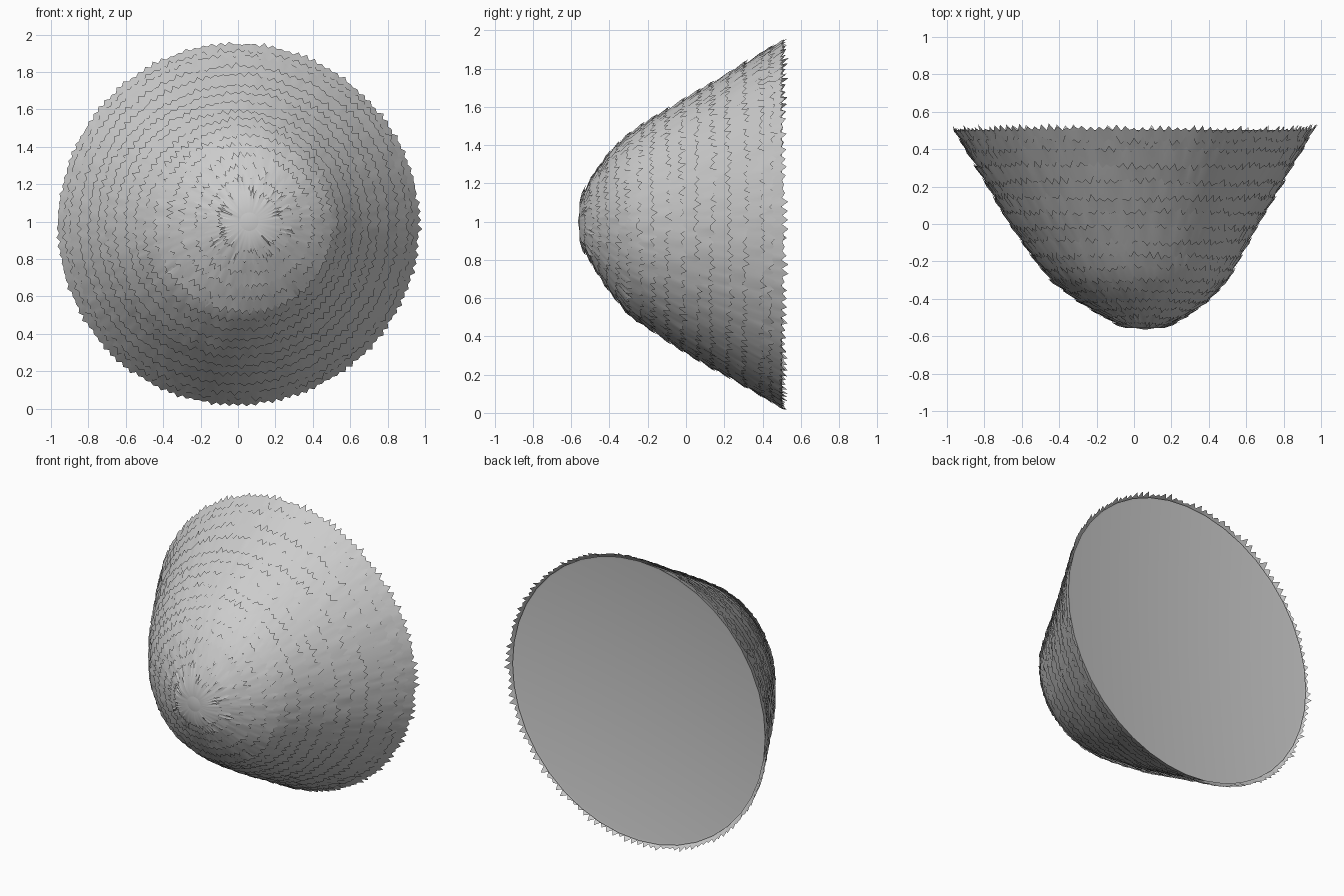
import bpy, bmesh, math, random

if "Cube" in bpy.data.objects:
    bpy.data.objects.remove(bpy.data.objects["Cube"])
random.seed(4)

# Dome profile from tip to rim: y, radius, centre x, centre z
PROFILE = [(-0.565, 0.0, 0.06, 1.0), (-0.555, 0.10, 0.06, 1.0),
           (-0.50, 0.205, 0.06, 1.005), (-0.40, 0.355, 0.045, 1.0),
           (-0.30, 0.465, 0.03, 0.985), (-0.20, 0.535, 0.015, 0.985),
           (0.0, 0.66, 0.0, 0.98), (0.50, 0.95, 0.0, 0.985)]
DIST = [0.0]
for a, b in zip(PROFILE, PROFILE[1:]):
    DIST.append(DIST[-1] + math.hypot(b[0] - a[0], b[1] - a[1]))
TOTAL = DIST[-1]


def surface(s, ang, lift=0.0):
    """Point at distance s from the tip, lifted off the dome."""
    i = 0
    while i < len(DIST) - 2 and s > DIST[i + 1]:
        i += 1
    a, b = PROFILE[i], PROFILE[i + 1]
    length = DIST[i + 1] - DIST[i]
    t = (s - DIST[i]) / length
    y, r, cx, cz = (p + (q - p) * t for p, q in zip(a, b))
    y -= lift * (b[1] - a[1]) / length
    r += lift * (b[0] - a[0]) / length
    return (cx + r * math.cos(ang), y, cz + r * math.sin(ang))


def finish(name, bm, smooth):
    bmesh.ops.recalc_face_normals(bm, faces=bm.faces)
    me = bpy.data.meshes.new(name)
    bm.to_mesh(me)
    bm.free()
    ob = bpy.data.objects.new(name, me)
    bpy.context.collection.objects.link(ob)
    if smooth:
        bpy.context.view_layer.objects.active = ob
        ob.select_set(True)
        bpy.ops.object.shade_smooth_by_angle(angle=math.radians(40))
        ob.select_set(False)
    return ob


def bridge(bm, r0, r1):
    n = len(r0)
    for i in range(n):
        j = (i + 1) % n
        bm.faces.new((r0[i], r0[j], r1[j], r1[i]))


# Solid dome with a flat fan back
bm = bmesh.new()
N = 40
rings = [[bm.verts.new(surface(s, 2 * math.pi * i / N, -0.006)) for i in range(N)]
         for s in DIST[1:]]
for r0, r1 in zip(rings, rings[1:]):
    bridge(bm, r0, r1)
lip = [bm.verts.new((0.985 * v.co.x, 0.5, 0.985 + 0.985 * (v.co.z - 0.985)))
       for v in rings[-1]]
bridge(bm, rings[-1], lip)
tip = bm.verts.new((0.06, -0.565, 1.0))
back = bm.verts.new((0.0, 0.495, 1.0))
for i in range(N):
    j = (i + 1) % N
    bm.faces.new((tip, rings[0][j], rings[0][i]))
    bm.faces.new((back, lip[i], lip[j]))
finish("dome_core", bm, True)


# Overlapping ragged layers, each a sleeve ending in uneven teeth
def layer(index, end):
    bm = bmesh.new()
    n = max(50, int(90 + 170 * end / TOTAL))
    start = max(0.04, end - 0.15)
    phase, wave = random.uniform(0, 6.28), random.uniform(0.004, 0.01)
    angs = [2 * math.pi * i / n for i in range(n)]
    inner = [bm.verts.new(surface(start, a, -0.004)) for a in angs]
    mid = [bm.verts.new(surface((start + end) / 2, a, 0.002)) for a in angs]
    outer = []
    for i, a in enumerate(angs):
        tooth = random.uniform(0.012, 0.042) if i % 2 else random.uniform(-0.012, 0.008)
        if end > TOTAL - 0.05:
            tooth = max(0, tooth)
        s = end + tooth + wave * math.sin(3 * a + phase)
        outer.append(bm.verts.new(surface(s, a + random.uniform(-0.3, 0.3) / n,
                                          random.uniform(0.005, 0.014))))
    bridge(bm, inner, mid)
    bridge(bm, mid, outer)
    finish("straw_layer_%02d" % index, bm, True)


ENDS = [0.16, 0.23, 0.30, 0.38, 0.46, 0.54, 0.62, 0.70, 0.79, 0.88,
        0.97, 1.06, 1.16, 1.26, 1.36, 1.42]
for k, e in enumerate(ENDS):
    layer(k, e)
layer(len(ENDS), TOTAL)
